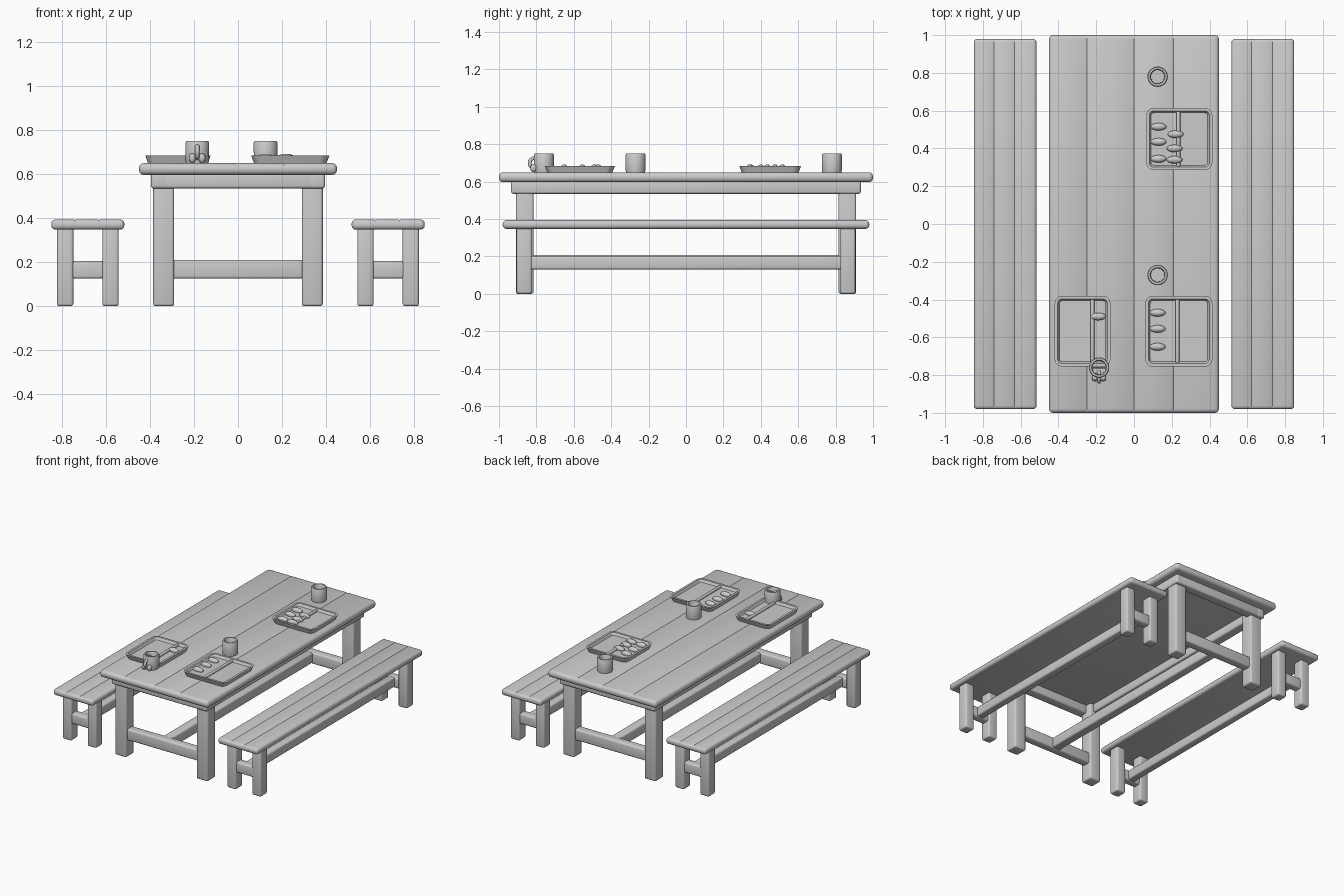
import bpy, bmesh, math
from mathutils import Vector

cube = bpy.data.objects.get("Cube")
if cube:
    bpy.data.objects.remove(cube, do_unlink=True)

grey = bpy.data.materials.new("plain_grey")
grey.use_nodes = True
grey.diffuse_color = (0.6, 0.6, 0.6, 1)
grey.node_tree.nodes["Principled BSDF"].inputs["Base Color"].default_value = (0.6, 0.6, 0.6, 1)


def finish(name, bm):
    bmesh.ops.recalc_face_normals(bm, faces=bm.faces)
    mesh = bpy.data.meshes.new(name)
    bm.to_mesh(mesh)
    bm.free()
    mesh.materials.append(grey)
    obj = bpy.data.objects.new(name, mesh)
    bpy.context.collection.objects.link(obj)
    bpy.ops.object.select_all(action="DESELECT")
    obj.select_set(True)
    bpy.context.view_layer.objects.active = obj
    bpy.ops.object.shade_smooth_by_angle(angle=math.radians(35))
    return obj


def new_box(x, y, z):
    """Box from (low, high) ranges on each axis."""
    bm = bmesh.new()
    bmesh.ops.create_cube(bm, size=1)
    for v in bm.verts:
        v.co = Vector(r[0] if c < 0 else r[1] for c, r in zip(v.co, (x, y, z)))
    return bm


def block(name, x, y, z, round_edge=0.012, seams=()):
    """Rounded timber, with optional shallow plank grooves on its top."""
    bm = new_box(x, y, z)
    bmesh.ops.bevel(bm, geom=list(bm.edges), offset=round_edge, segments=3,
                    profile=0.5, affect="EDGES")
    for s in seams:
        for cut in (s - 0.005, s, s + 0.005):
            bmesh.ops.bisect_plane(bm, geom=bm.verts[:] + bm.edges[:] + bm.faces[:],
                                   plane_co=(cut, 0, 0), plane_no=(1, 0, 0))
        for v in bm.verts:
            if abs(v.co.x - s) < 0.001 and v.co.z > z[1] - 0.003:
                v.co.z -= 0.003
    return finish(name, bm)


def mirrored(lo, hi):
    return ((-hi, -lo), (lo, hi))


# Table
block("table_top", (-0.45, 0.45), (-1, 1), (0.597, 0.65), 0.022, (-0.25, 0, 0.21))
for x in mirrored(0.29, 0.385):
    for y in mirrored(0.815, 0.91):
        block("table_leg", x, y, (0, 0.6))
for x in mirrored(0.32, 0.395):
    block("table_side_apron", x, (-0.935, 0.935), (0.535, 0.605))
for y in mirrored(0.86, 0.935):
    block("table_end_apron", (-0.395, 0.395), y, (0.535, 0.605))
for y in mirrored(0.83, 0.895):
    block("table_cross_stretcher", (-0.31, 0.31), y, (0.125, 0.21))
block("table_long_stretcher", (-0.035, 0.035), (-0.86, 0.86), (0.13, 0.208))

# Benches
for side, cx in (("right", -0.682), ("left", 0.682)):
    block(side + "_bench_seat", (cx - 0.166, cx + 0.166), (-0.98, 0.98),
          (0.348, 0.394), 0.018, (cx - 0.06, cx + 0.05))
    for x in mirrored(0.066, 0.14):
        for y in mirrored(0.825, 0.905):
            block(side + "_bench_leg", (cx + x[0], cx + x[1]), y, (0, 0.36))
    for y in mirrored(0.835, 0.895):
        block(side + "_bench_cross_stretcher", (cx - 0.09, cx + 0.09), y, (0.125, 0.205))
    block(side + "_bench_long_stretcher", (cx - 0.03, cx + 0.03), (-0.86, 0.86), (0.13, 0.203))


# Trays: rounded flared plates with a raised rim and sunken floor
def tray(x, y, divider):
    bm = new_box(x, y, (0.647, 0.684))
    upright = [e for e in bm.edges if abs(e.verts[0].co.z - e.verts[1].co.z) > 0.01]
    bmesh.ops.bevel(bm, geom=upright, offset=0.04, segments=5, profile=0.5, affect="EDGES")
    middle = Vector((sum(x) / 2, sum(y) / 2, 0))
    for v in bm.verts:
        if v.co.z < 0.66:
            v.co.x += (middle.x - v.co.x) * 0.08
            v.co.y += (middle.y - v.co.y) * 0.08
    top = max(bm.faces, key=lambda f: f.calc_center_median().z)
    bmesh.ops.inset_region(bm, faces=[top], thickness=0.016)
    bmesh.ops.inset_region(bm, faces=[top], thickness=0.01)
    for v in top.verts:
        v.co.z -= 0.018
    finish("tray", bm)
    block("tray_divider", (divider - 0.01, divider + 0.01),
          (y[0] + 0.018, y[1] - 0.018), (0.655, 0.68), 0.006)


tray((-0.42, -0.125), (-0.755, -0.38), -0.22)
tray((0.06, 0.415), (-0.755, -0.38), 0.23)
tray((0.065, 0.415), (0.285, 0.615), 0.235)


# Food pieces on the trays
def lump(name, centre, size):
    bm = bmesh.new()
    bmesh.ops.create_uvsphere(bm, u_segments=16, v_segments=10, radius=1)
    for v in bm.verts:
        v.co = Vector(c * s for c, s in zip(v.co, size)) + Vector(centre)
    finish(name, bm)


for x, y in ((0.125, -0.47), (0.125, -0.555), (0.125, -0.65),
             (0.13, 0.515), (0.13, 0.435), (0.13, 0.345),
             (0.22, 0.475), (0.215, 0.4), (0.215, 0.34), (-0.19, -0.49)):
    lump("food_piece", (x, y, 0.672), (0.042, 0.02, 0.02))


# Cups
def cup(x, y):
    profile = ((0, 0.645), (0.05, 0.645), (0.053, 0.66), (0.054, 0.743), (0.05, 0.75),
               (0.04, 0.75), (0.036, 0.743), (0.035, 0.67), (0, 0.67))
    bm = bmesh.new()
    verts = [bm.verts.new((x + r, y, z)) for r, z in profile]
    edges = [bm.edges.new(pair) for pair in zip(verts, verts[1:])]
    bmesh.ops.spin(bm, geom=verts + edges, cent=(x, y, 0), axis=(0, 0, 1),
                   angle=math.tau, steps=32)
    bmesh.ops.remove_doubles(bm, verts=bm.verts, dist=0.0005)
    finish("cup", bm)


for place in ((0.125, 0.78), (0.125, -0.27), (-0.185, -0.76)):
    cup(*place)

# Handle, its spread feet and a bar across the front cup
bpy.ops.mesh.primitive_torus_add(location=(-0.185, -0.81, 0.7), rotation=(0, math.pi / 2, 0),
                                 major_radius=0.026, minor_radius=0.01,
                                 major_segments=24, minor_segments=10)
handle = bpy.context.object
handle.name = "cup_handle"
handle.data.materials.append(grey)
bpy.ops.object.shade_smooth()
for x in (-0.207, -0.163):
    lump("handle_foot", (x, -0.815, 0.672), (0.016, 0.018, 0.022))
block("cup_bar", (-0.225, -0.145), (-0.764, -0.756), (0.7, 0.735), 0.003)
